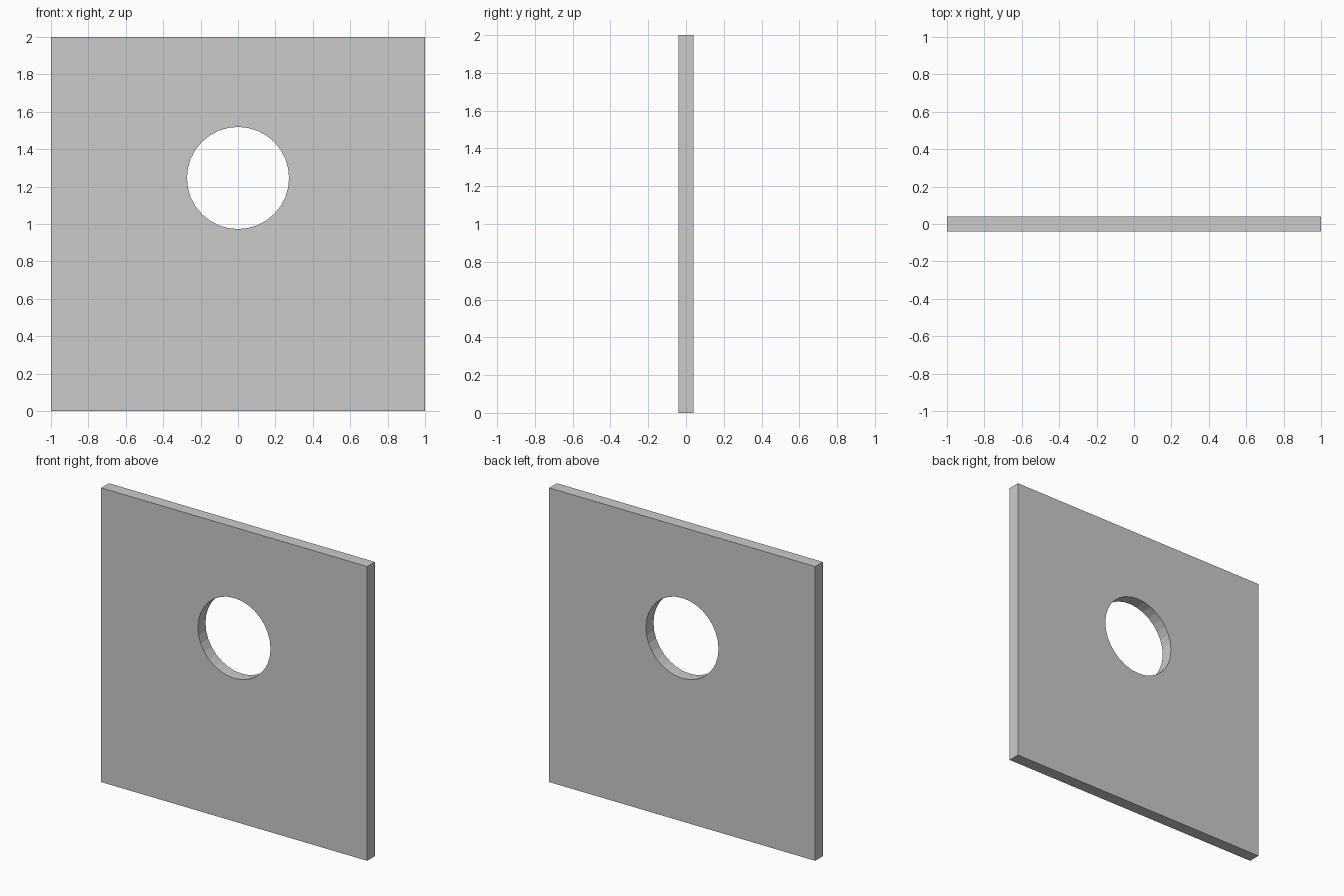
import bpy
import math

if "Cube" in bpy.data.objects:
    bpy.data.objects.remove(bpy.data.objects["Cube"])

THICKNESS = 0.082
HOLE_RADIUS = 0.273
HOLE_HEIGHT = 1.246

# Square upright panel
bpy.ops.mesh.primitive_cube_add(size=1, location=(0, 0, 1))
panel = bpy.context.object
panel.name = "panel"
panel.scale = (2, THICKNESS, 2)
bpy.ops.object.transform_apply(location=False, rotation=False, scale=True)

# Round cutter through the panel, front to back
bpy.ops.mesh.primitive_cylinder_add(
    vertices=32, radius=HOLE_RADIUS, depth=1,
    location=(0, 0, HOLE_HEIGHT), rotation=(math.pi / 2, 0, 0))
cutter = bpy.context.object
cutter.name = "hole_cutter"
cutter.hide_render = True

# Cut the hole and drop the cutter
hole = panel.modifiers.new("round_hole", 'BOOLEAN')
hole.operation = 'DIFFERENCE'
hole.solver = 'EXACT'
hole.object = cutter
bpy.context.view_layer.objects.active = panel
bpy.ops.object.modifier_apply(modifier=hole.name)
bpy.data.objects.remove(cutter, do_unlink=True)
